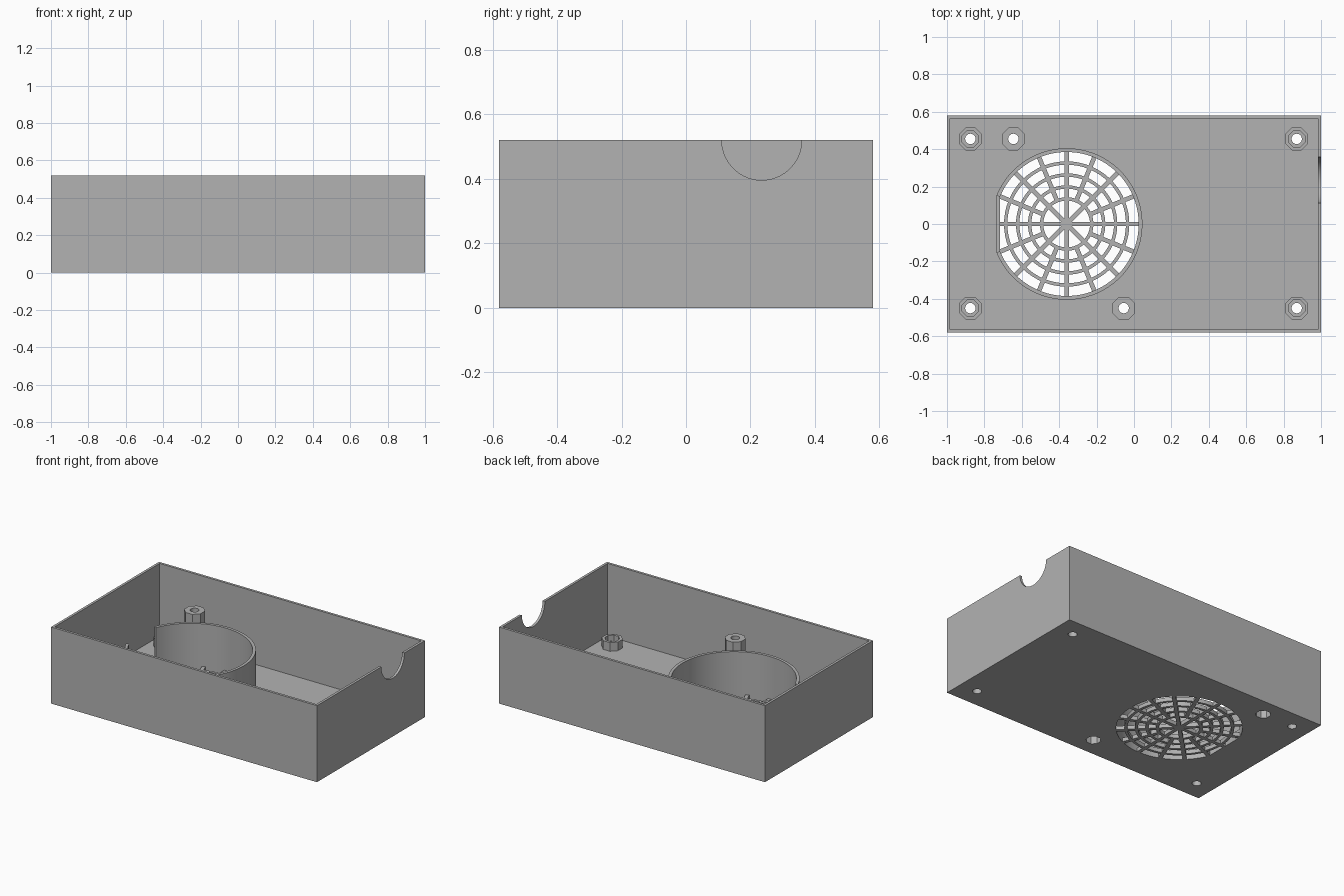
import bpy, bmesh, math
from mathutils import Matrix

if "Cube" in bpy.data.objects:
    bpy.data.objects.remove(bpy.data.objects["Cube"], do_unlink=True)

# Main dimensions
HX, HY, HEIGHT = 1.0, 0.58, 0.52
WALL, FLOOR = 0.017, 0.026
FAN_X, FAN_R, DUCT_R = -0.36, 0.385, 0.405
FLAT_X = -0.735            # flat side of the fan duct
DUCT_TOP = 0.315
HOLE_R, BORE_R, POST_R = 0.028, 0.047, 0.066
CORNER_POSTS = [(x, y) for x in (-0.875, 0.87) for y in (-0.45, 0.455)]
TALL_POSTS = [(-0.645, 0.455), (-0.055, -0.45)]

grey = bpy.data.materials.new("plain_grey")
grey.use_nodes = True
grey.diffuse_color = (0.45, 0.45, 0.45, 1)
grey.node_tree.nodes["Principled BSDF"].inputs["Base Color"].default_value = (0.45, 0.45, 0.45, 1)


def finish(name, bm):
    bmesh.ops.recalc_face_normals(bm, faces=bm.faces[:])
    for f in bm.faces:
        f.smooth = True
    mesh = bpy.data.meshes.new(name)
    bm.to_mesh(mesh)
    bm.free()
    mesh.set_sharp_from_angle(angle=math.radians(30))
    mesh.materials.append(grey)
    obj = bpy.data.objects.new(name, mesh)
    bpy.context.collection.objects.link(obj)
    return obj


def prism(name, points, z0, z1, matrix=None):
    """Extrude a flat outline from z0 to z1."""
    bm = bmesh.new()
    base = bm.faces.new([bm.verts.new((x, y, z0)) for x, y in points])
    top = bmesh.ops.extrude_face_region(bm, geom=[base])["geom"]
    bmesh.ops.translate(bm, vec=(0, 0, z1 - z0),
                        verts=[v for v in top if isinstance(v, bmesh.types.BMVert)])
    if matrix:
        bm.transform(matrix)
    return finish(name, bm)


def box(name, x0, x1, y0, y1, z0, z1, matrix=None):
    return prism(name, [(x0, y0), (x1, y0), (x1, y1), (x0, y1)], z0, z1, matrix)


def arc(r, start, end, count, cx=0.0, cy=0.0):
    return [(cx + r * math.cos(start + (end - start) * i / count),
             cy + r * math.sin(start + (end - start) * i / count)) for i in range(count + 1)]


def circle(r, n, cx=0.0, cy=0.0, turn=0.0):
    return arc(r, turn, turn + math.tau, n, cx, cy)[:-1]


def octagon(r, cx, cy):
    return circle(r, 8, cx, cy, math.pi / 8)


def cut(obj, cutters):
    """Subtract each cutter, then discard it."""
    for c in cutters:
        c.hide_render = True
        mod = obj.modifiers.new("cut", "BOOLEAN")
        mod.operation, mod.solver, mod.object = "DIFFERENCE", "EXACT", c
    bpy.context.view_layer.update()
    graph = bpy.context.evaluated_depsgraph_get()
    mesh = bpy.data.meshes.new_from_object(obj.evaluated_get(graph))
    obj.modifiers.clear()
    obj.data = mesh
    mesh.set_sharp_from_angle(angle=math.radians(30))
    for c in cutters:
        bpy.data.objects.remove(c, do_unlink=True)


def side_hole(x, y, z, r):
    """Cylinder cutter lying along x through an end wall."""
    turn = Matrix.Translation((x, y, z)) @ Matrix.Rotation(math.pi / 2, 4, "Y")
    return prism("cutter", circle(r, 40), -0.05, 0.05, turn)


# Tray with floor opening, screw holes and end wall cut-outs
tray = box("case_tray", -HX, HX, -HY, HY, 0, HEIGHT)
inner_flat = math.acos((FLAT_X + 0.018 - FAN_X) / FAN_R)
cutters = [box("cutter", WALL - HX, HX - WALL, WALL - HY, HY - WALL, FLOOR, HEIGHT + 0.1),
           prism("cutter", arc(FAN_R, -inner_flat, inner_flat, 72, FAN_X), -0.1, 0.1),
           side_hole(HX, 0.235, HEIGHT, 0.124),
           side_hole(-HX, 0, 0.19, 0.06),
           side_hole(-HX, -0.28, HEIGHT, 0.028)]
cutters += [prism("cutter", circle(HOLE_R, 16, x, y), -0.1, 0.1) for x, y in CORNER_POSTS]
cutters += [prism("cutter", octagon(BORE_R, x, y), -0.1, 0.1) for x, y in TALL_POSTS]
cut(tray, cutters)

# Fan duct, open on its flat side above a low sill
outer_flat = math.acos((FLAT_X - FAN_X) / DUCT_R)
prism("fan_duct", arc(DUCT_R, -outer_flat, outer_flat, 72, FAN_X)
      + arc(FAN_R, inner_flat, -inner_flat, 72, FAN_X), FLOOR - 0.002, DUCT_TOP)
sill_y = DUCT_R * math.sin(outer_flat)
box("duct_sill", FLAT_X, FLAT_X + 0.018, -sill_y, sill_y, FLOOR - 0.002, 0.06)

# Fan grille: concentric rings and sixteen spokes
for i in range(4):
    r = 0.134 + 0.064 * i
    ring = prism(f"grille_ring_{i + 1}", circle(r + 0.009, 64, FAN_X), 0, FLOOR)
    cut(ring, [prism("cutter", circle(r - 0.009, 64, FAN_X), -0.1, 0.1)])
for i in range(16):
    start = 0.13 if i % 2 else 0.0
    end = 0.36 if i == 8 else FAN_R + 0.001
    turn = Matrix.Translation((FAN_X, 0, 0)) @ Matrix.Rotation(math.tau * i / 16, 4, "Z")
    box(f"grille_spoke_{i + 1}", start, end, -0.012, 0.012, 0, FLOOR, turn)

# Short corner posts with a nut recess on top
for i, (x, y) in enumerate(CORNER_POSTS):
    post = prism(f"corner_post_{i + 1}", octagon(POST_R, x, y), FLOOR - 0.002, 0.085)
    cut(post, [prism("cutter", circle(HOLE_R, 16, x, y), -0.1, 0.2),
               prism("cutter", octagon(BORE_R, x, y), 0.045, 0.2)])

# Tall mounting posts, counterbored from below
for i, (x, y) in enumerate(TALL_POSTS):
    post = prism(f"tall_post_{i + 1}", octagon(POST_R, x, y), FLOOR - 0.002, 0.335)
    cut(post, [prism("cutter", circle(HOLE_R, 16, x, y), -0.1, 0.5),
               prism("cutter", octagon(BORE_R, x, y), -0.1, 0.3)])
